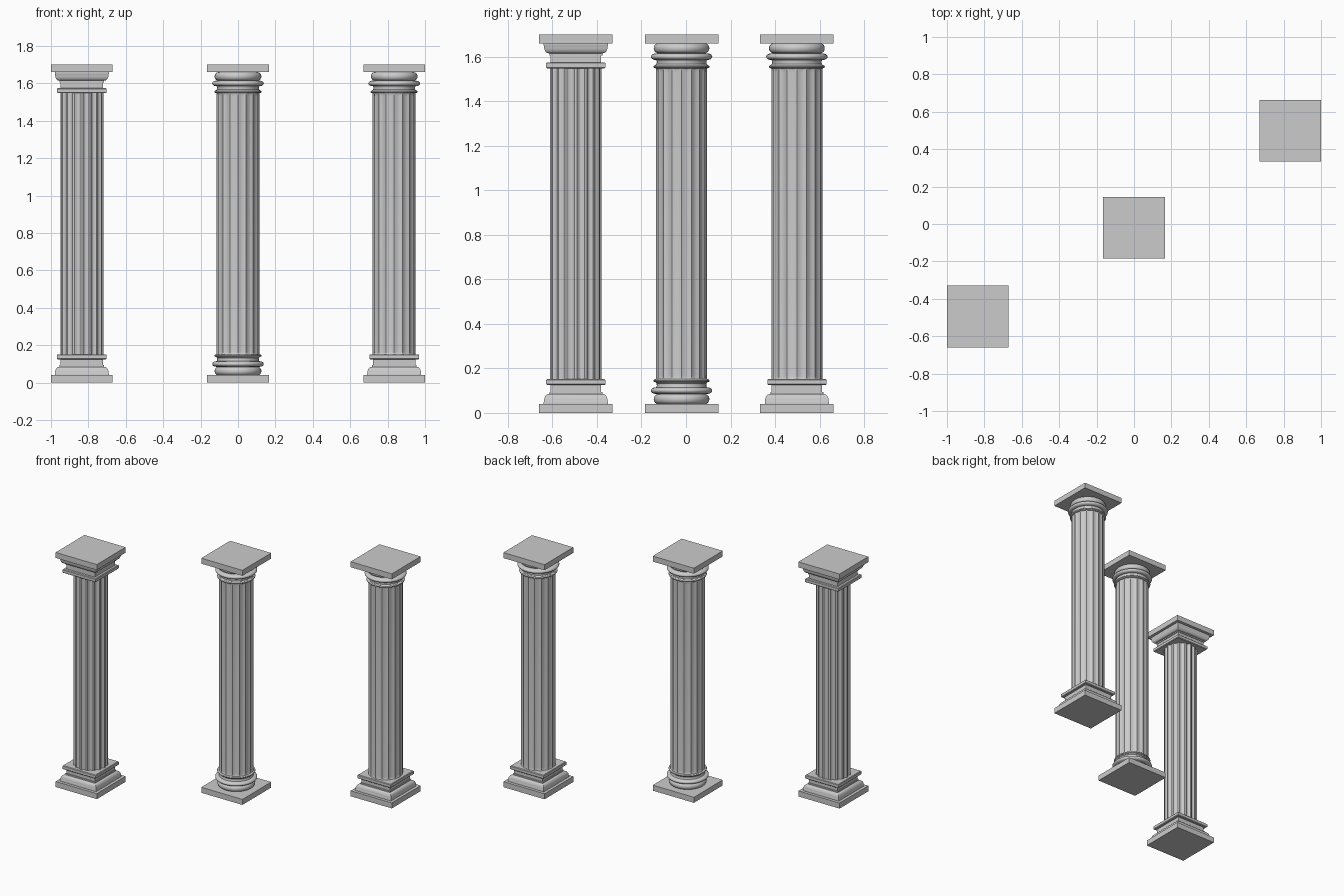
import bpy
import bmesh
from math import sin, cos, pi, sqrt, radians

cube = bpy.data.objects.get("Cube")
if cube:
    bpy.data.objects.remove(cube, do_unlink=True)

HEIGHT = 1.70
PLINTH = 0.04
SHAFT_LOW, SHAFT_HIGH = 0.15, 1.55
RADIUS = 0.115
FLUTES = 16

stone = bpy.data.materials.new("grey_stone")
stone.use_nodes = True
GREY = (0.6, 0.6, 0.6, 1)
stone.diffuse_color = GREY
stone.node_tree.nodes["Principled BSDF"].inputs["Base Color"].default_value = GREY


def skin(name, rings, location, smooth=True):
    """Bridge a stack of equal rings of points and cap both ends."""
    bm = bmesh.new()
    loops = [[bm.verts.new(p) for p in ring] for ring in rings]
    count = len(loops[0])
    for low, high in zip(loops, loops[1:]):
        for i in range(count):
            j = (i + 1) % count
            bm.faces.new((low[i], low[j], high[j], high[i]))
    bm.faces.new(loops[0][::-1])
    bm.faces.new(loops[-1])
    bmesh.ops.recalc_face_normals(bm, faces=bm.faces)
    mesh = bpy.data.meshes.new(name)
    bm.to_mesh(mesh)
    bm.free()
    mesh.materials.append(stone)
    obj = bpy.data.objects.new(name, mesh)
    obj.location = (*location, 0)
    bpy.context.collection.objects.link(obj)
    if smooth:
        bpy.ops.object.select_all(action='DESELECT')
        obj.select_set(True)
        bpy.context.view_layer.objects.active = obj
        bpy.ops.object.shade_smooth_by_angle(angle=radians(30))
    return obj


def turned(name, profile, location, sides=48, top=False):
    """Sweep (half width, z) points; four sides give a square moulding."""
    square = sides == 4
    scale, phase = (sqrt(2), pi / 4) if square else (1, 0)
    rings = []
    for r, z in profile:
        z = HEIGHT - z if top else z
        angles = [phase + 2 * pi * i / sides for i in range(sides)]
        rings.append([(r * scale * cos(a), r * scale * sin(a), z) for a in angles])
    return skin(name, rings, location)


def bead(z, half, inner, outer, steps=10):
    """Half-round moulding bulging from inner to outer radius."""
    return [(inner + (outer - inner) * sin(pi * i / steps),
             z - half * cos(pi * i / steps)) for i in range(steps + 1)]


# Mouldings run from the plinth toward the shaft
ROUND_END = (bead(0.062, 0.022, 0.106, 0.125)
             + bead(0.100, 0.015, 0.114, 0.138)
             + [(0.111, 0.122), (0.112, 0.132), (0.117, 0.137)]
             + bead(0.145, 0.007, 0.117, 0.126, 6))
OGEE = [(0.144, 0.040), (0.144, 0.050)]
OGEE += [(0.124 + 0.019 * cos(pi / 2 * i / 6), 0.052 + 0.032 * sin(pi / 2 * i / 6))
         for i in range(7)]
OGEE += [(0.119, 0.085), (0.119, 0.094), (0.114, 0.094), (0.114, 0.126)]
SLAB = [(0.129, 0.125), (0.133, 0.129), (0.133, 0.148), (0.129, 0.152)]


def column_end(prefix, kind, location, top):
    turned(prefix + "_plinth", [(0.165, 0), (0.165, PLINTH)], location, 4, top)
    if kind == "round":
        turned(prefix + "_round_moulding", ROUND_END, location, 48, top)
    else:
        turned(prefix + "_ogee_moulding", OGEE, location, 4, top)
        turned(prefix + "_square_collar", SLAB, location, 4, top)


def fluted_shaft(name, location, depth, fillet, rounded):
    """Cylinder with scooped grooves, optionally dying out at the ends."""
    steps = 8
    low, high = SHAFT_LOW - 0.005, SHAFT_HIGH + 0.005
    levels = [(low, 1), (high, 1)]
    if rounded:
        fade = [(0.003, 0), (0.008, 0.55), (0.015, 0.85), (0.025, 1)]
        levels = [(low + d, k) for d, k in fade]
        levels += [(high - d, k) for d, k in reversed(fade)]
    rings = []
    for z, k in levels:
        ring = []
        for f in range(FLUTES):
            # A flat fillet between grooves when asked for, else a sharp arris
            cuts = [fillet + (1 - fillet) * i / steps for i in range(steps)]
            spots = [(t, sin(pi * i / steps)) for i, t in enumerate(cuts)]
            if fillet:
                spots.insert(0, (0, 0))
            for t, dip in spots:
                a = -pi / 2 + 2 * pi * (f + t - fillet / 2) / FLUTES
                r = RADIUS - depth * k * dip
                ring.append((r * cos(a), r * sin(a), z))
        rings.append(ring)
    return skin(name, rings, location)


# name, position, base style, capital style
COLUMNS = [
    ("right_column", (-0.835, -0.495), "square", "square"),
    ("middle_column", (0, -0.02), "round", "round"),
    ("left_column", (0.835, 0.498), "square", "round"),
]
for name, spot, base, capital in COLUMNS:
    column_end(name + "_base", base, spot, False)
    column_end(name + "_capital", capital, spot, True)
    plain = capital == "square"
    fluted_shaft(name + "_shaft", spot, 0.010 if plain else 0.007,
                 0.25 if plain else 0, not plain)
